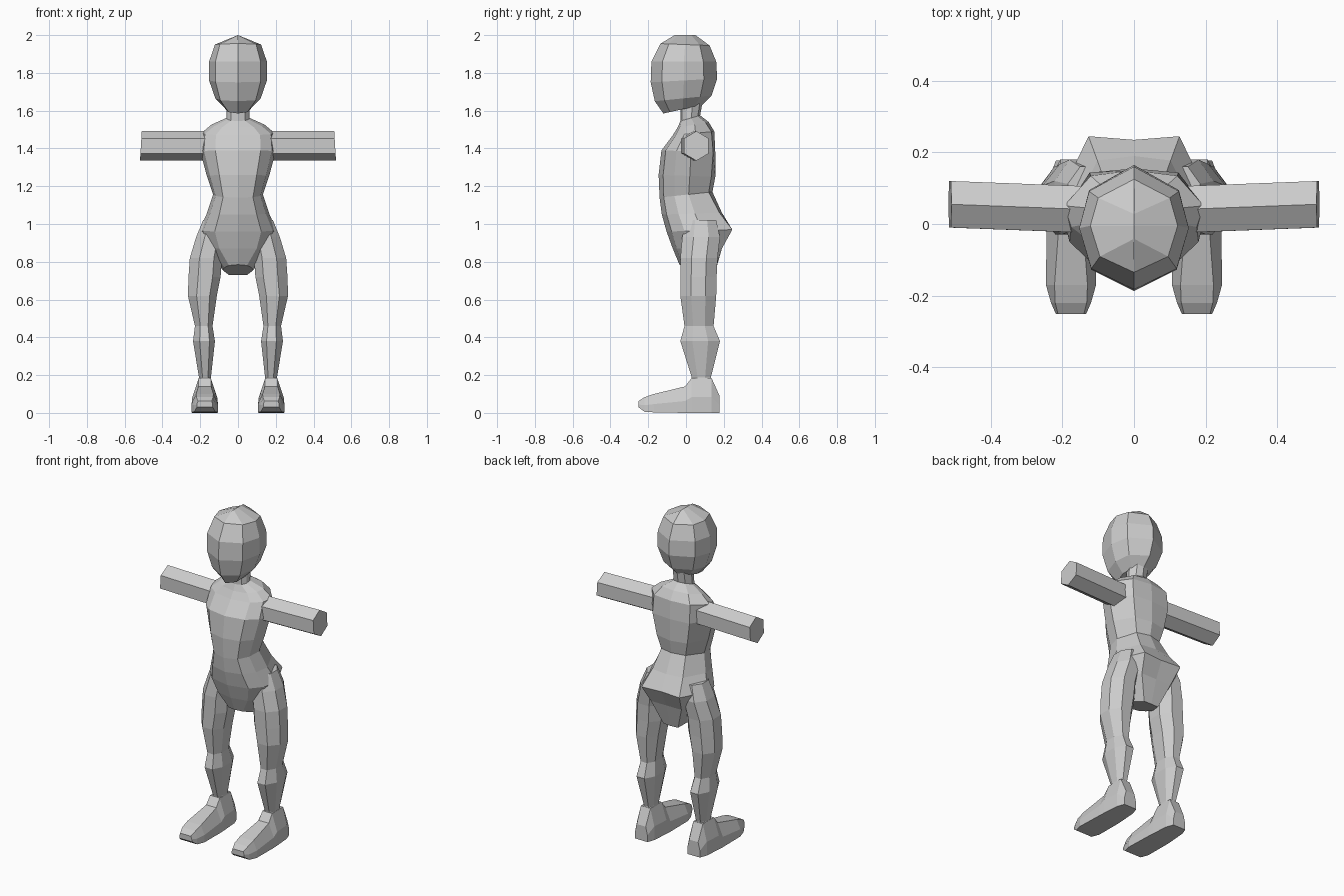
import bpy, bmesh
from mathutils import Vector


def loft(name, rings, mirror=False):
    """Skin a list of equal-length closed rings, flat shaded and capped."""
    bm = bmesh.new()
    vs = [[bm.verts.new(p) for p in ring] for ring in rings]
    n = len(vs[0])
    for a, b in zip(vs, vs[1:]):
        for i in range(n):
            j = (i + 1) % n
            bm.faces.new((a[i], a[j], b[j], b[i]))
    bm.faces.new(vs[0])
    bm.faces.new(vs[-1])
    bmesh.ops.remove_doubles(bm, verts=bm.verts, dist=0.0005)
    bmesh.ops.recalc_face_normals(bm, faces=bm.faces)
    me = bpy.data.meshes.new(name)
    bm.to_mesh(me)
    bm.free()
    ob = bpy.data.objects.new(name, me)
    bpy.context.collection.objects.link(ob)
    if mirror:
        ob.modifiers.new("Mirror", 'MIRROR').use_mirror_merge = False
    return ob


def section(zf, zb, f, b, w, shape):
    """Symmetric horizontal ring; shape = (width, depth) fractions front to back."""
    half = [(w * u, f + (b - f) * t, zf + (zb - zf) * t) for u, t in shape]
    return half + [(-x, y, z) for x, y, z in half[-2:0:-1]]


# Head: eight-sided with a centre ridge on top
HEAD = [(0, 0), (.78, .17), (1, .5), (.82, .8), (0, 1)]
loft("head", [section(*r, HEAD) for r in (
    (1.585, 1.63, -.12, .085, .065),
    (1.65, 1.68, -.165, .135, .12),
    (1.75, 1.77, -.187, .165, .153),
    (1.86, 1.86, -.183, .16, .153),
    (1.955, 1.945, -.135, .125, .122),
    (2.0, 2.0, -.06, .05, .0),
)])

# Neck, chest, waist and pelvis in one skin; last value is back fullness
body = []
for zf, zb, f, b, w, full in (
    (1.64, 1.66, -.03, .09, .06, .88),
    (1.545, 1.575, -.03, .075, .062, .88),
    (1.51, 1.54, -.045, .12, .14, .9),
    (1.47, 1.49, -.07, .15, .195, .93),
    (1.39, 1.38, -.13, .155, .20, .96),
    (1.26, 1.25, -.145, .155, .165, .93),
    (1.14, 1.17, -.14, .14, .132, .93),
    (1.05, 1.06, -.128, .19, .165, .96),
    (.96, .97, -.103, .235, .205, 1.03),
    (.87, .87, -.07, .19, .165, 1.0),
    (.785, .73, -.035, .15, .08, .98),
):
    body.append(section(zf, zb, f, b, w, [
        (0, 0), (.6, .08), (.9, .28), (1, .55), (.62, full), (0, 1)]))
loft("torso", body)

# Arms: hexagonal prisms ending at the wrists
HEX = [(0, .077), (.065, .038), (.065, -.042), (0, -.08), (-.065, -.042), (-.065, .038)]
loft("arm", [[(x - .06 * dz, y + dy, 1.415 + dz) for dy, dz in HEX]
             for x, y in ((.12, .04), (.514, .055))], mirror=True)

# Legs: eight-sided, thigh to ankle
OCT = [(-.5, -1), (.4, -1), (1, -.4), (1, .4), (.45, 1), (-.45, 1), (-1, .45), (-1, -.45)]
legs = []
for z, x0, x1, y0, y1 in (
    (1.02, .06, .185, .0, .16),
    (.93, .07, .222, -.02, .18),
    (.82, .085, .255, -.03, .167),
    (.72, .092, .262, -.03, .162),
    (.62, .112, .265, -.03, .16),
    (.46, .135, .228, -.008, .146),
    (.38, .122, .238, -.03, .18),
    (.19, .143, .207, .03, .132),
    (.12, .14, .21, .03, .14),
):
    legs.append([((x0 + x1) / 2 + u * (x1 - x0) / 2,
                  (y0 + y1) / 2 + v * (y1 - y0) / 2, z) for u, v in OCT])
loft("leg", legs, mirror=True)

# Feet: wide flat sole narrowing towards the instep, heel to toe
feet = []
for y, z0, z1, wb, wt in (
    (.178, 0, .09, .042, .03),
    (.135, 0, .185, .058, .032),
    (.03, 0, .185, .066, .032),
    (-.005, 0, .14, .068, .034),
    (-.17, .003, .10, .070, .046),
    (-.22, .006, .083, .056, .044),
    (-.252, .03, .062, .042, .036),
):
    zm = z0 + (z1 - z0) * .45
    feet.append([(.176 + s * w, y, z) for s, w, z in (
        (-1, wb, z0), (1, wb, z0), (1, wb, zm), (1, wt, z1), (-1, wt, z1), (-1, wb, zm))])
loft("foot", feet, mirror=True)
